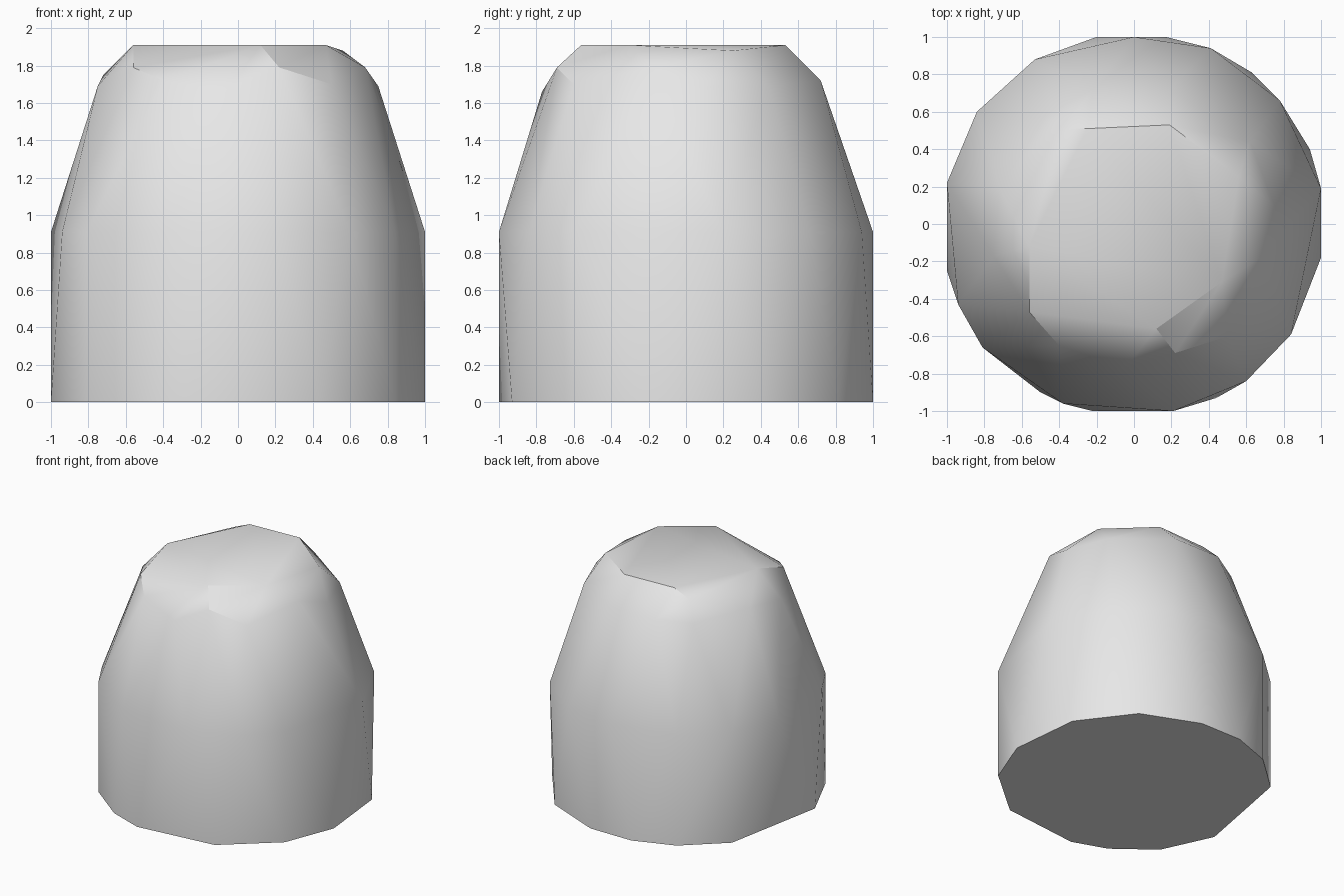
import bpy
import bmesh
import math


def remove_default_cube():
    cube = bpy.data.objects.get("Cube")
    if cube:
        bpy.data.objects.remove(cube, do_unlink=True)


def make_material(name, colour):
    material = bpy.data.materials.new(name)
    material.use_nodes = True
    material.diffuse_color = colour
    shader = material.node_tree.nodes["Principled BSDF"]
    shader.inputs["Base Color"].default_value = colour
    return material


def ring(height, outline):
    """Lift a flat outline to one height."""
    return [(x, y, height) for x, y in outline]


def make_hull(name, points, material, smooth_angle):
    """Wrap the points in a faceted convex shell, joining coplanar faces."""
    bm = bmesh.new()
    for point in points:
        bm.verts.new(point)
    hull = bmesh.ops.convex_hull(bm, input=bm.verts)
    unused = {g for g in hull["geom_interior"] + hull["geom_unused"]
              if isinstance(g, bmesh.types.BMVert)}
    bmesh.ops.delete(bm, geom=list(unused), context="VERTS")
    bmesh.ops.dissolve_limit(bm, angle_limit=math.radians(1),
                             verts=bm.verts, edges=bm.edges)
    bmesh.ops.recalc_face_normals(bm, faces=bm.faces)
    mesh = bpy.data.meshes.new(name)
    bm.to_mesh(mesh)
    bm.free()
    mesh.materials.append(material)
    shell = bpy.data.objects.new(name, mesh)
    bpy.context.collection.objects.link(shell)
    bpy.ops.object.select_all(action="DESELECT")
    shell.select_set(True)
    bpy.context.view_layer.objects.active = shell
    bpy.ops.object.shade_smooth_by_angle(angle=math.radians(smooth_angle))
    return shell


remove_default_cube()
stone_grey = make_material("stone_grey", (0.8, 0.8, 0.8, 1))

# Flat footprint
base = ring(0, [
    (.44, -.93), (.84, -.59), (1, -.18), (.94, .4), (.63, .81),
    (.17, 1), (-.2, 1), (-.53, .88), (-.84, .6), (-1, -.25),
    (-.81, -.66), (-.5, -.9), (-.22, -1)])

# Widest ring, where the walls start to lean in
waist = ring(.91, [
    (.21, -1), (.6, -.84), (.84, -.59), (1, .19), (.78, .66),
    (.41, .94), (0, 1), (-.53, .88), (-.84, .6), (-1, .22),
    (-.94, -.43), (-.81, -.66), (-.38, -.96)])

# Chipped shoulder corners
shoulder = [
    (-.4, -.65, 1.72), (-.05, -.77, 1.66), (.22, -.69, 1.79),
    (.5, -.6, 1.7), (.68, -.18, 1.79), (.75, .1, 1.69),
    (.62, .44, 1.69), (.19, .72, 1.72), (-.22, .72, 1.72),
    (-.47, .58, 1.7), (-.72, .19, 1.75), (-.75, -.17, 1.69),
    (-.56, -.47, 1.79), (.56, .25, 1.88), (-.39, .51, 1.85)]

# Level cap
cap = ring(1.91, [
    (-.56, -.12), (.12, -.56), (.47, -.31), (.19, .53), (-.25, .51)])

make_hull("boulder", base + waist + shoulder + cap, stone_grey, 30)
